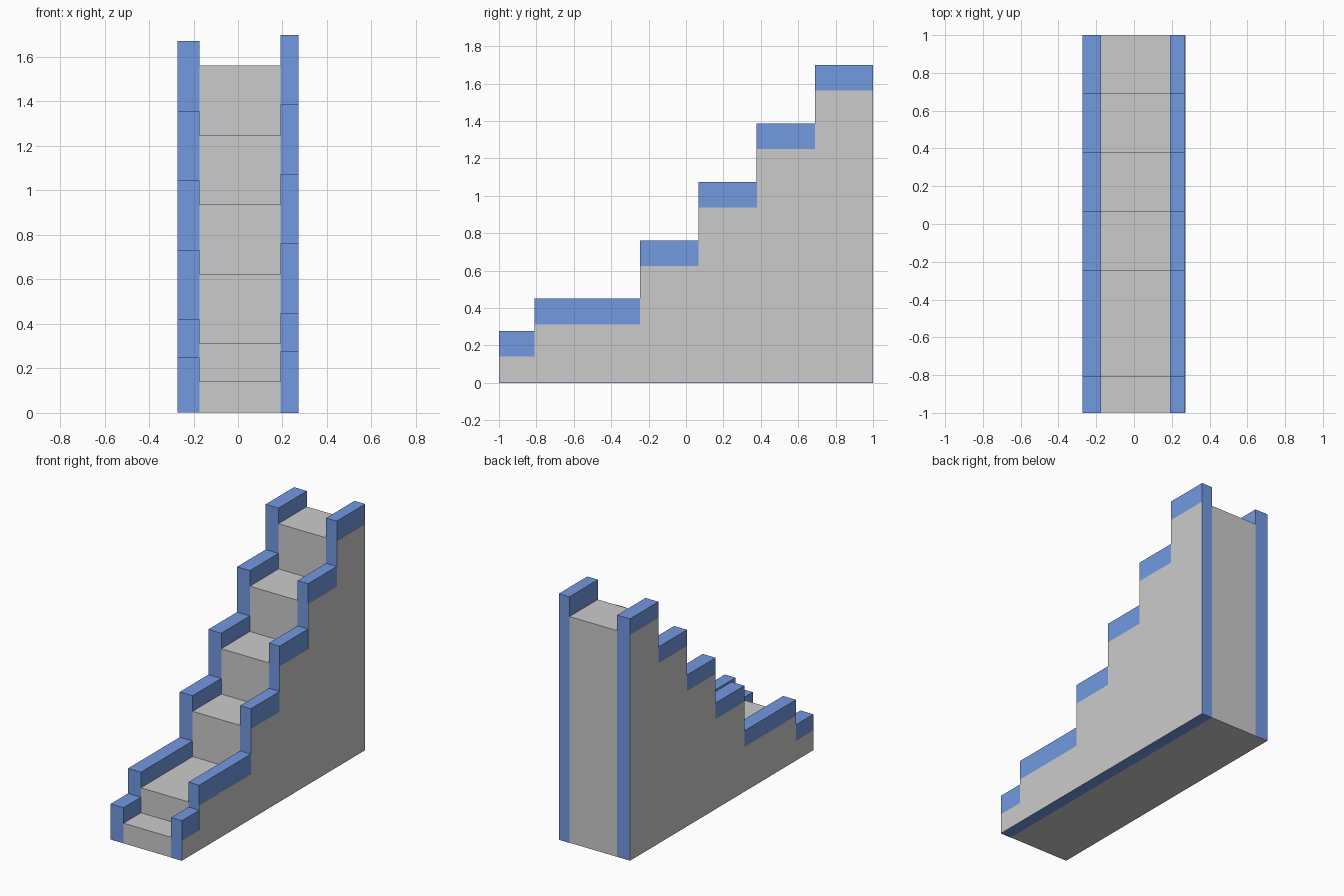
import bpy, bmesh

if "Cube" in bpy.data.objects:
    bpy.data.objects.remove(bpy.data.objects["Cube"])

# Shared stair layout: riser positions along y, and tread heights
RISERS = [-1.0, -0.811, -0.247, 0.066, 0.378, 0.69]
TREADS = [0.14, 0.3125, 0.625, 0.9375, 1.25, 1.5625]
BACK = 1.0
GAP = 0.0008  # tiny inset so overlapping parts never share a plane


def stepped_solid(name, x0, x1, raise_by=0.0, inset=0.0, bottom=0.0, material=None):
    """Extrude the stepped side profile from x0 to x1."""
    profile = [(BACK - inset, bottom), (RISERS[0] + inset, bottom)]
    for i, (y, z) in enumerate(zip(RISERS, TREADS)):
        end = RISERS[i + 1] + inset if i + 1 < len(RISERS) else BACK - inset
        profile += [(y + inset, z + raise_by), (end, z + raise_by)]
    bm = bmesh.new()
    face = bm.faces.new([bm.verts.new((x0, y, z)) for y, z in profile])
    new = bmesh.ops.extrude_face_region(bm, geom=[face])["geom"]
    verts = [g for g in new if isinstance(g, bmesh.types.BMVert)]
    bmesh.ops.translate(bm, verts=verts, vec=(x1 - x0, 0, 0))
    bmesh.ops.recalc_face_normals(bm, faces=bm.faces[:])
    mesh = bpy.data.meshes.new(name)
    bm.to_mesh(mesh)
    bm.free()
    if material:
        mesh.materials.append(material)
    obj = bpy.data.objects.new(name, mesh)
    bpy.context.collection.objects.link(obj)
    return obj


blue = bpy.data.materials.new("blue_paint")
blue.diffuse_color = (0.17, 0.32, 0.75, 1)
blue.use_nodes = True
blue.node_tree.nodes["Principled BSDF"].inputs["Base Color"].default_value = blue.diffuse_color

# Grey flight of steps, full width, so its sides show below the kerbs
stepped_solid("stair_flight", -0.273, 0.272, inset=GAP, bottom=GAP)

# Blue stepped side walls; the left one is wider and lower
stepped_solid("left_side_wall", -0.273 + GAP, -0.174, raise_by=0.108,
              bottom=2 * GAP, material=blue)
stepped_solid("right_side_wall", 0.19, 0.272 - GAP, raise_by=0.137, material=blue)
